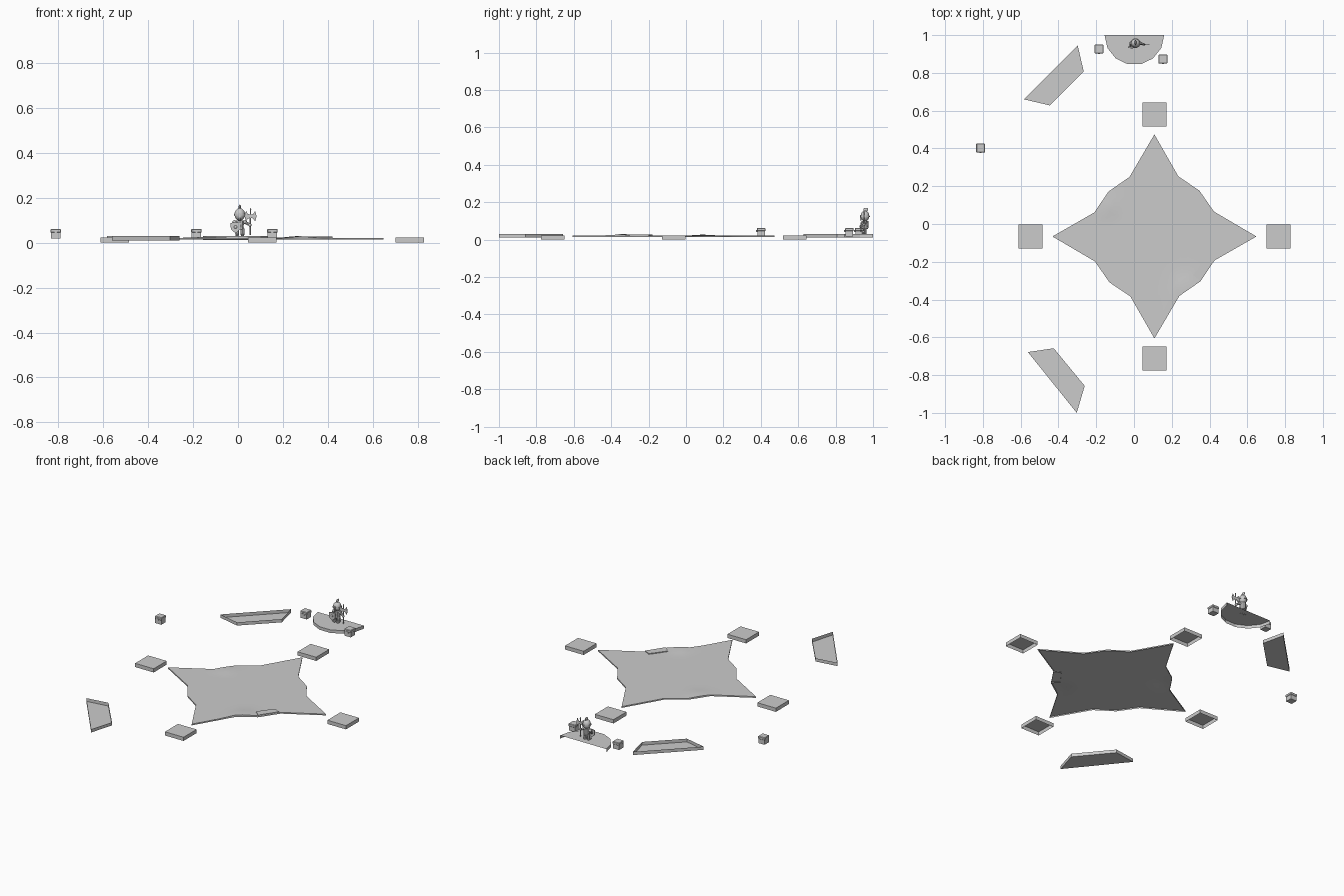
import bpy, bmesh, math
from mathutils import Vector, Matrix

old = bpy.data.objects.get("Cube")
if old:
    bpy.data.objects.remove(old, do_unlink=True)

grey = bpy.data.materials.new("plain grey")
grey.use_nodes = True
grey.diffuse_color = (0.6, 0.6, 0.6, 1)
bsdf = next(n for n in grey.node_tree.nodes if n.type == 'BSDF_PRINCIPLED')
bsdf.inputs["Base Color"].default_value = (0.6, 0.6, 0.6, 1)


def finish(name, bm, smooth=False):
    bmesh.ops.recalc_face_normals(bm, faces=bm.faces)
    me = bpy.data.meshes.new(name)
    bm.to_mesh(me)
    bm.free()
    me.materials.append(grey)
    for p in me.polygons:
        p.use_smooth = smooth
    ob = bpy.data.objects.new(name, me)
    bpy.context.collection.objects.link(ob)
    return ob


def shell(name, pts, cap_z, rim_z, skip=()):
    """One cap face with thin walls round it, open on the other side."""
    bm = bmesh.new()
    cap = [bm.verts.new((x, y, cap_z)) for x, y in pts]
    rim = [bm.verts.new((x, y, rim_z)) for x, y in pts]
    bm.faces.new(cap)
    n = len(pts)
    for i in range(n):
        if i not in skip:
            j = (i + 1) % n
            bm.faces.new((cap[i], cap[j], rim[j], rim[i]))
    return finish(name, bm)


def box(name, loc, size, rot=0, bevel=0):
    bm = bmesh.new()
    bmesh.ops.create_cube(bm, size=1)
    bm.transform(Matrix.Translation(loc) @ Matrix.Rotation(rot, 4, 'Y') @ Matrix.Diagonal((*size, 1)))
    if bevel:
        bmesh.ops.bevel(bm, geom=bm.edges[:], offset=bevel, segments=1, affect='EDGES')
    return finish(name, bm)


def ball(name, loc, size):
    bm = bmesh.new()
    bmesh.ops.create_uvsphere(bm, u_segments=16, v_segments=10, radius=0.5)
    bm.transform(Matrix.Translation(loc) @ Matrix.Diagonal((*size, 1)))
    return finish(name, bm, True)


def rod(name, a, b, r1, r2, sides=8):
    a, b = Vector(a), Vector(b)
    d = b - a
    bm = bmesh.new()
    bmesh.ops.create_cone(bm, cap_ends=True, segments=sides, radius1=r1, radius2=r2, depth=d.length)
    bm.transform(Matrix.Translation((a + b) / 2) @ d.to_track_quat('Z', 'Y').to_matrix().to_4x4())
    return finish(name, bm)


def plate(name, pts, y, thick):
    """Outline in x and z, given a thickness along y."""
    bm = bmesh.new()
    f = bm.faces.new([bm.verts.new((x, y, z)) for x, z in pts])
    g = bmesh.ops.extrude_face_region(bm, geom=[f])["geom"]
    bmesh.ops.translate(bm, vec=(0, thick, 0), verts=[v for v in g if isinstance(v, bmesh.types.BMVert)])
    return finish(name, bm)


# Four-pointed arena floor, one quarter of the outline turned four times
CX, CY = 0.108, -0.066
outline = []
for k in range(4):
    turn = Matrix.Rotation(k * math.pi / 2, 2)
    quarter = [Vector(p) for p in ((0.54, 0), (0.315, 0.132), (0.238, 0.243), (0.127, 0.318), (0, 0.54))]
    for a, b in zip(quarter, quarter[1:]):
        outline += [turn @ a.lerp(b, t / 3) for t in range(3)]


def ground(x, y):
    z = 0.022
    for bx, by, h, r in ((0.27, -0.34, 0.008, 0.06), (-0.14, 0.09, 0.005, 0.05)):
        z += h * math.exp(-((x - bx) ** 2 + (y - by) ** 2) / r ** 2)
    return z


bm = bmesh.new()
rings = []
for s in range(10, 0, -1):
    ring = []
    for p in outline:
        x, y = CX + p.x * s / 10, CY + p.y * s / 10
        ring.append(bm.verts.new((x, y, ground(x, y))))
    rings.append(ring)
skirt = [bm.verts.new((v.co.x, v.co.y, 0.014)) for v in rings[0]]
rings.insert(0, skirt)
n = len(outline)
for lower, upper in zip(rings, rings[1:]):
    for i in range(n):
        j = (i + 1) % n
        bm.faces.new((lower[i], lower[j], upper[j], upper[i]))
bm.faces.new(rings[-1])
arena = finish("arena_floor", bm, True)
arena.data.set_sharp_from_angle(angle=math.radians(40))

# Small raised step on the arena edge
shell("arena_step", [(0.38, -0.18), (0.42, -0.2), (0.35, -0.303), (0.312, -0.27)], 0.027, 0.018)

# Square pads off the four tips
for i, (dx, dy) in enumerate(((0.657, 0), (-0.657, 0), (0, 0.647), (0, -0.647))):
    h = 0.0635
    x, y = CX + dx, CY + dy
    shell(f"pad_{i + 1}", [(x - h, y - h), (x + h, y - h), (x + h, y + h), (x - h, y + h)], 0.023, 0)

# Shallow trays with upright walls
shell("back_tray", [(-0.298, 0.945), (-0.583, 0.66), (-0.446, 0.628), (-0.266, 0.807)], 0.011, 0.031)
shell("front_tray", [(-0.562, -0.678), (-0.303, -1), (-0.261, -0.857), (-0.425, -0.658)], 0.011, 0.031)

# Half-round stage, open along its straight back
arc = [math.pi * (1 + i / 7) for i in range(8)]
shell("half_round_stage", [(0.002 + 0.158 * math.cos(a), 1 + 0.158 * math.sin(a)) for a in arc],
      0.031, 0.012, skip=(7,))

# Crates: body, overhanging lid and front latch
for i, (x, y) in enumerate(((-0.185, 0.926), (0.153, 0.873), (-0.812, 0.402))):
    box(f"crate_body_{i + 1}", (x, y, 0.032), (0.042, 0.042, 0.028))
    box(f"crate_lid_{i + 1}", (x, y, 0.053), (0.047, 0.047, 0.017), bevel=0.003)
    box(f"crate_latch_{i + 1}", (x, y - 0.024, 0.046), (0.01, 0.006, 0.012))

# Armoured guard: legs, body and arms
FX, FY = 0.008, 0.957
for name, s in (("right", -1), ("left", 1)):
    x = FX + s * 0.012
    rod(name + "_leg", (x, FY, 0.034), (x, FY, 0.064), 0.008, 0.009)
    box(name + "_foot", (x, FY - 0.005, 0.035), (0.015, 0.026, 0.009), bevel=0.002)
    ball(name + "_shoulder", (FX + s * 0.023, FY, 0.092), (0.019, 0.02, 0.017))
rod("torso", (FX, FY, 0.058), (FX, FY, 0.1), 0.017, 0.02, 10)
rod("belt", (FX, FY, 0.061), (FX, FY, 0.067), 0.02, 0.02, 10)
rod("right_arm", (FX - 0.025, FY, 0.09), (-0.018, FY - 0.014, 0.07), 0.007, 0.006)
rod("left_arm", (FX + 0.025, FY, 0.09), (0.052, FY - 0.006, 0.08), 0.007, 0.006)
ball("left_hand", (0.053, FY - 0.006, 0.079), (0.014, 0.014, 0.014))

# Helmet with brim, face guard and crest
ball("helmet", (FX, FY, 0.126), (0.047, 0.046, 0.056))
rod("helmet_brim", (FX, FY, 0.122), (FX, FY, 0.127), 0.026, 0.026, 14)
box("face_guard", (FX, FY - 0.022, 0.117), (0.007, 0.007, 0.03))
rod("crest_base", (FX, FY, 0.15), (FX, FY, 0.158), 0.007, 0.005)
ball("crest", (FX, FY + 0.004, 0.16), (0.01, 0.026, 0.02))

# Pointed shield with a centre boss
plate("shield", [(-0.033, 0.088), (-0.011, 0.092), (0.011, 0.088), (0.01, 0.06), (-0.011, 0.042),
                 (-0.032, 0.06)], FY - 0.024, 0.006)
ball("shield_boss", (-0.011, FY - 0.025, 0.07), (0.014, 0.008, 0.014))

# Double-bladed axe
AY = FY - 0.006
rod("axe_haft", (0.054, AY, 0.034), (0.056, AY, 0.148), 0.003, 0.003, 6)
rod("axe_spike", (0.056, AY, 0.146), (0.056, AY, 0.156), 0.004, 0, 6)
for name, s in (("inner", -1), ("outer", 1)):
    plate(name + "_axe_blade", [(0.056 + s * dx, 0.118 + dz) for dx, dz in
          ((0, -0.007), (0.012, -0.01), (0.02, -0.024), (0.027, 0), (0.02, 0.024), (0.012, 0.01), (0, 0.007))],
          AY - 0.002, 0.004)
